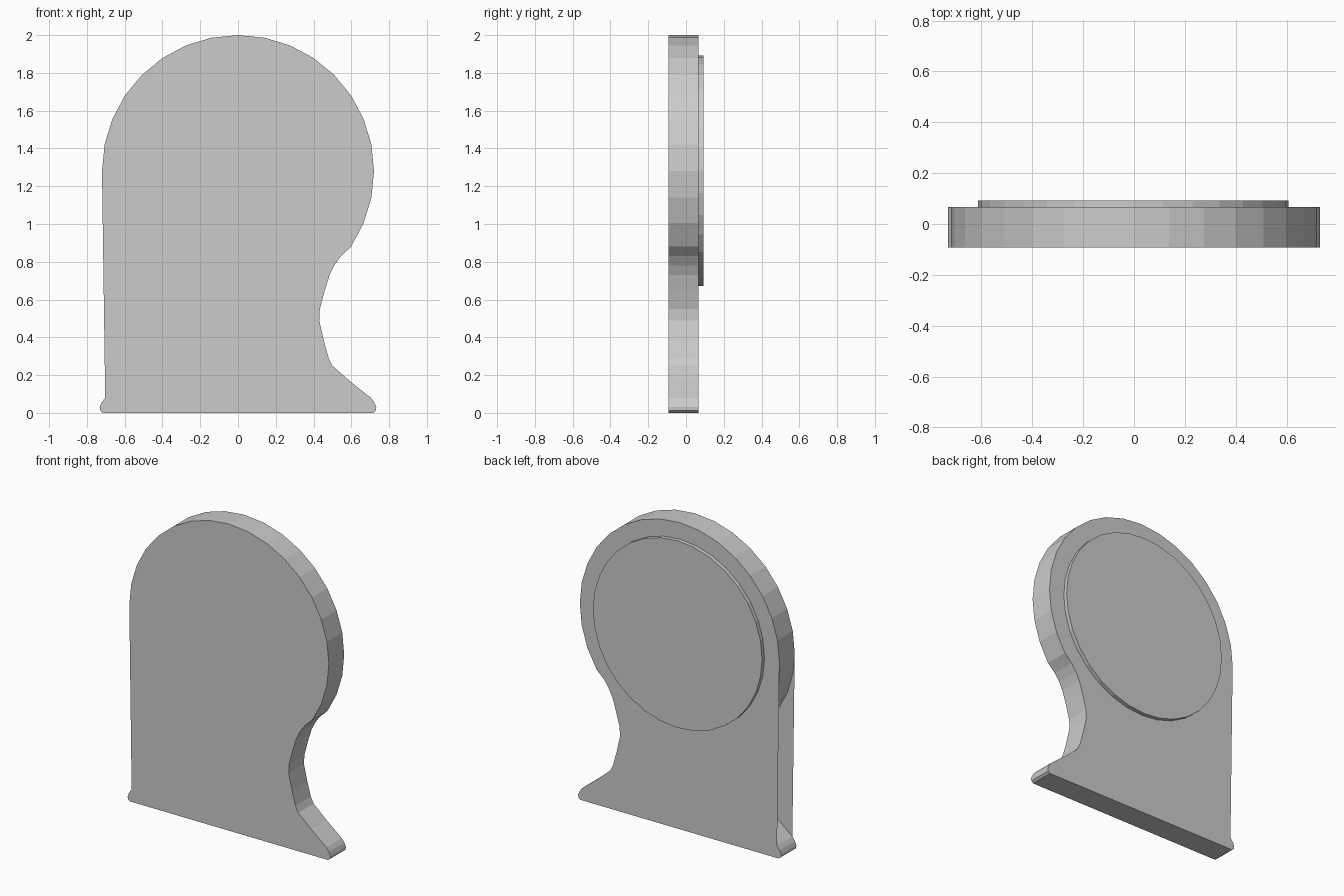
import bpy, bmesh, math

if "Cube" in bpy.data.objects:
    bpy.data.objects.remove(bpy.data.objects["Cube"])

Y_FRONT, Y_BACK = -0.092, 0.066
CZ, R = 1.28, 0.72


def finish(bm, name):
    mesh = bpy.data.meshes.new(name)
    bm.to_mesh(mesh)
    bm.free()
    obj = bpy.data.objects.new(name, mesh)
    bpy.context.collection.objects.link(obj)
    return obj


# Half outline: foot, concave waist, then the 32-sided round head
foot = [(0.715, 0.0), (0.73, 0.012), (0.732, 0.03), (0.722, 0.055), (0.703, 0.08)]
waist = [(0.59, 0.17), (0.50, 0.25), (0.48, 0.29), (0.455, 0.38), (0.43, 0.49),
         (0.433, 0.55), (0.46, 0.65), (0.485, 0.73), (0.51, 0.78), (0.545, 0.83)]
head = [(R * math.cos(a), CZ + R * math.sin(a))
        for a in (math.radians(11.25 * i) for i in range(-3, 9))]
half = foot + waist + head
left = [(-x, z) for x, z in reversed(half[:-1])]
outline = half + left

# Plate: symmetric side walls, with flat faces that bridge the left waist
bm = bmesh.new()
front = [bm.verts.new((x, Y_FRONT, z)) for x, z in outline]
back = [bm.verts.new((x, Y_BACK, z)) for x, z in outline]
n = len(outline)
for i in range(n):
    j = (i + 1) % n
    bm.faces.new((front[i], front[j], back[j], back[i]))
keep = [i for i, (x, z) in enumerate(outline)
        if not (x < -0.1 and 0.1 < z < CZ - 0.01)]
bm.faces.new([front[i] for i in keep])
bm.faces.new([back[i] for i in reversed(keep)])
# Make the wall normals face outward, matching the front and back faces
bm.normal_update()
for f in bm.faces:
    if f.calc_center_median().z < 0.001 and f.normal.z > 0:
        f.normal_flip()
finish(bm, "plate")

# Raised round disc on the back
bm = bmesh.new()
bmesh.ops.create_cone(bm, cap_ends=True, segments=32, radius1=0.61, radius2=0.61, depth=0.03)
disc = finish(bm, "back_disc")
disc.rotation_euler = (math.radians(90), 0, 0)
disc.location = (-0.003, 0.077, 1.282)
